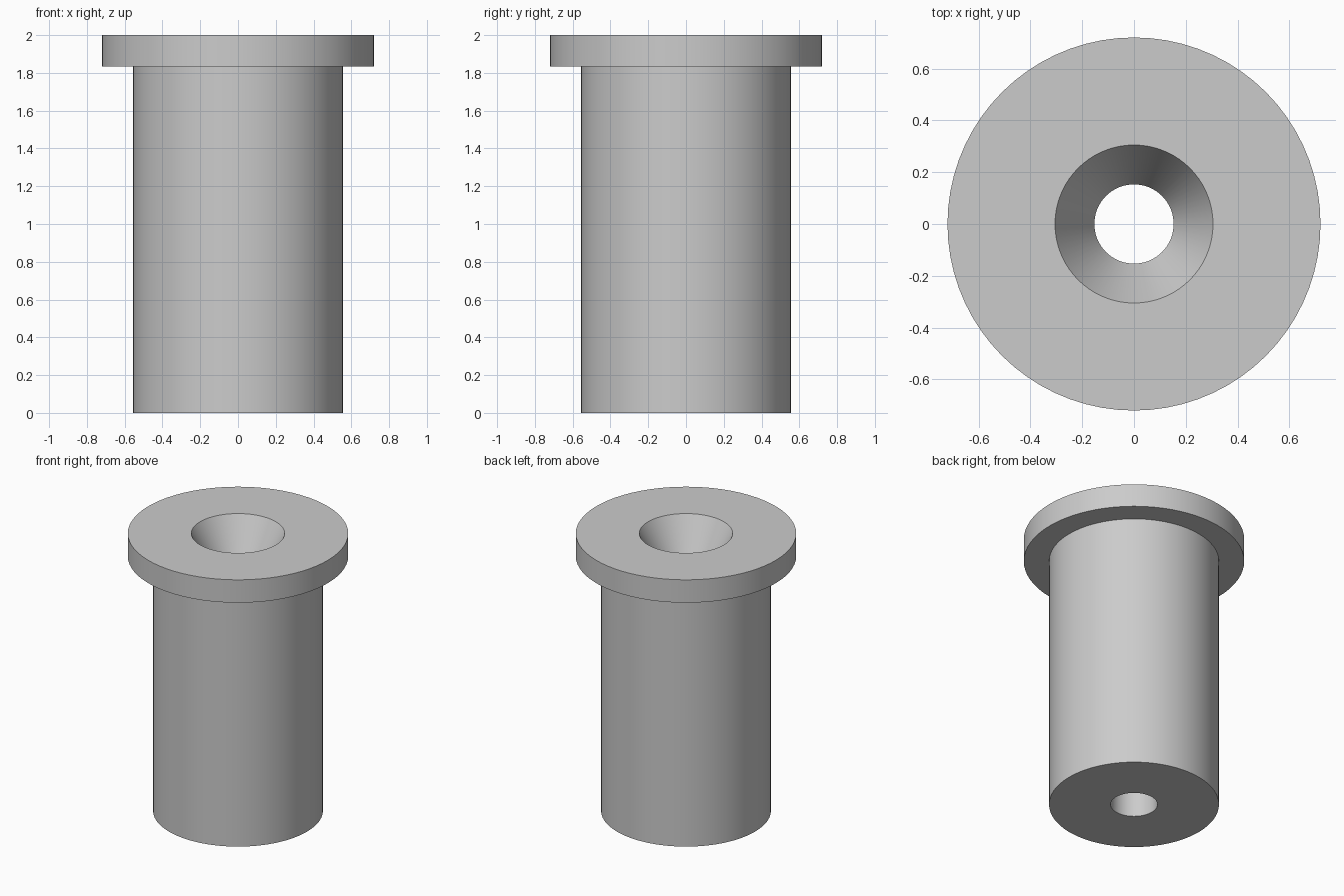
import bpy
import bmesh
import math

cube = bpy.data.objects.get("Cube")
if cube:
    bpy.data.objects.remove(cube, do_unlink=True)

SEGMENTS = 72
BODY_R, FLANGE_R = 0.555, 0.72
BORE_R, SINK_R = 0.153, 0.305
HEIGHT, FLANGE_Z, SINK_Z = 2.0, 1.835, 1.72

# Single plain grey
grey = bpy.data.materials.new("plain_grey")
grey.use_nodes = True
colour = (0.6, 0.6, 0.6, 1.0)
grey.diffuse_color = colour
grey.node_tree.nodes["Principled BSDF"].inputs["Base Color"].default_value = colour


def lathe(name, profile):
    """Revolve a closed (radius, height) profile around the z axis."""
    bm = bmesh.new()
    rings = []
    for i in range(SEGMENTS):
        a = 2 * math.pi * i / SEGMENTS
        rings.append([bm.verts.new((r * math.cos(a), r * math.sin(a), z))
                      for r, z in profile])
    count = len(profile)
    for i, ring in enumerate(rings):
        after = rings[(i + 1) % SEGMENTS]
        for j in range(count):
            k = (j + 1) % count
            bm.faces.new((ring[j], after[j], after[k], ring[k]))
    bmesh.ops.recalc_face_normals(bm, faces=bm.faces)
    mesh = bpy.data.meshes.new(name)
    bm.to_mesh(mesh)
    bm.free()
    obj = bpy.data.objects.new(name, mesh)
    bpy.context.collection.objects.link(obj)
    mesh.materials.append(grey)
    bpy.ops.object.select_all(action="DESELECT")
    obj.select_set(True)
    bpy.context.view_layer.objects.active = obj
    bpy.ops.object.shade_smooth_by_angle(angle=math.radians(20))
    return obj


# Flanged sleeve with a straight bore and a conical countersink
lathe("flanged_bushing", [
    (BORE_R, 0), (BODY_R, 0),
    (BODY_R, FLANGE_Z), (FLANGE_R, FLANGE_Z),
    (FLANGE_R, HEIGHT), (SINK_R, HEIGHT),
    (BORE_R, SINK_Z),
])
